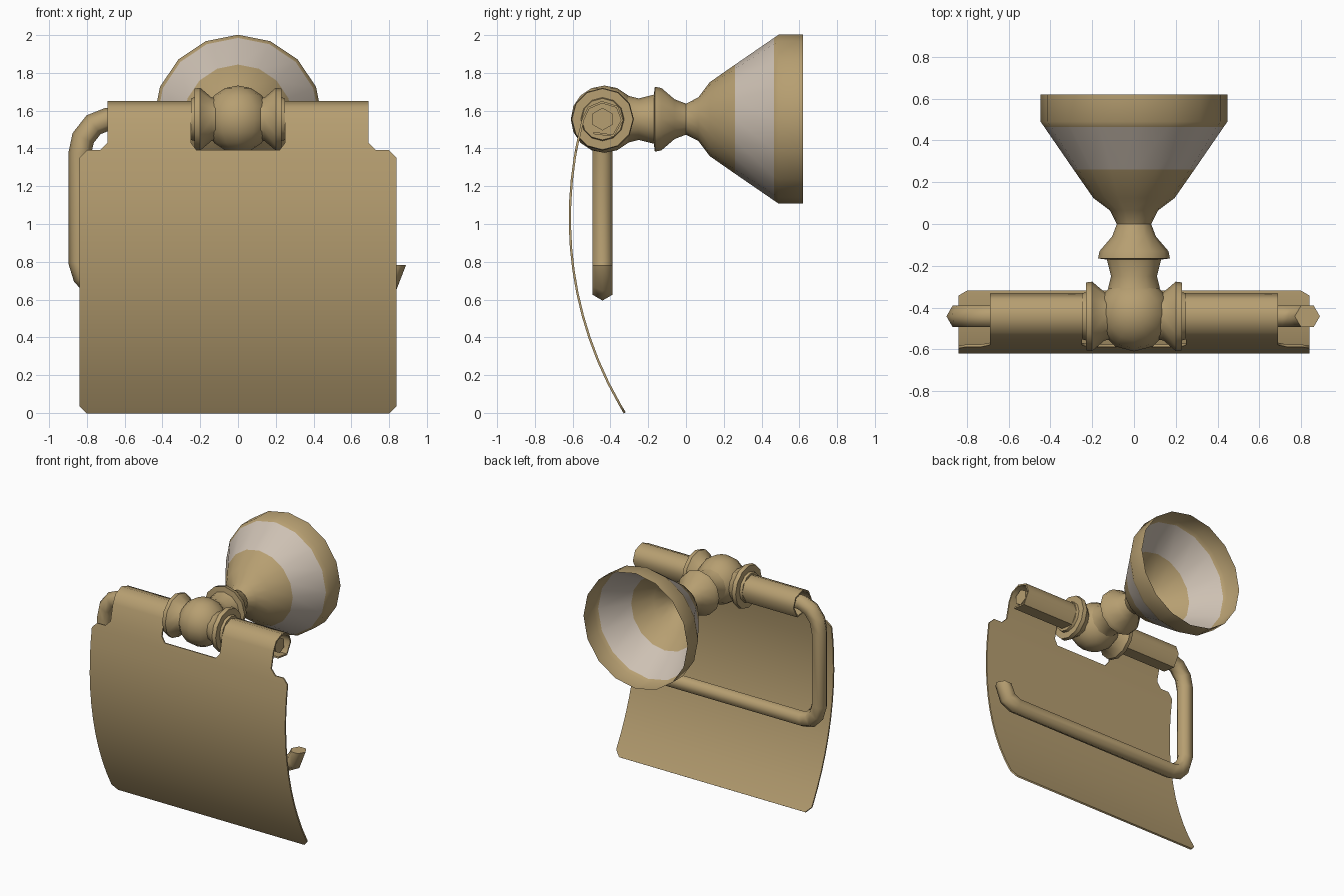
import bpy, bmesh, math
from mathutils import Vector

if "Cube" in bpy.data.objects:
    bpy.data.objects.remove(bpy.data.objects["Cube"])


def material(name, rgb):
    m = bpy.data.materials.new(name)
    m.diffuse_color = (*rgb, 1)
    m.use_nodes = True
    m.node_tree.nodes["Principled BSDF"].inputs["Base Color"].default_value = m.diffuse_color
    return m


BRASS = material("brass", (0.47, 0.345, 0.165))
SILVER = material("pale_silver", (0.61, 0.53, 0.45))
AY, AZ = -0.442, 1.555          # roller axis


def finish(name, bm, mats=(BRASS,), angle=40):
    bmesh.ops.recalc_face_normals(bm, faces=bm.faces)
    me = bpy.data.meshes.new(name)
    bm.to_mesh(me)
    bm.free()
    ob = bpy.data.objects.new(name, me)
    bpy.context.collection.objects.link(ob)
    for m in mats:
        me.materials.append(m)
    bpy.ops.object.select_all(action='DESELECT')
    ob.select_set(True)
    bpy.context.view_layer.objects.active = ob
    bpy.ops.object.shade_smooth_by_angle(angle=math.radians(angle))
    return ob


def skin(bm, rings, caps):
    rows = [[bm.verts.new(p) for p in r] for r in rings]
    n = len(rows[0])
    for a, b in zip(rows, rows[1:]):
        for i in range(n):
            j = (i + 1) % n
            bm.faces.new((a[i], a[j], b[j], b[i]))
    if caps:
        bm.faces.new(rows[0])
        bm.faces.new(rows[-1])


def lathe(axis, profile, n, caps=True):
    """Turn (position, radius) pairs about the x or y axis at mount height."""
    bm = bmesh.new()
    rings = []
    for t, r in profile:
        ring = []
        for i in range(n):
            a = math.tau * i / n
            u, v = r * math.cos(a), AZ + r * math.sin(a)
            ring.append((u, t, v) if axis == 'y' else (t, AY + u, v))
        rings.append(ring)
    skin(bm, rings, caps)
    return bm


# Wall bell, open at the back, with a silver band
bm = lathe('y', [(0.62, 0.447), (0.49, 0.447), (0.465, 0.43), (0.26, 0.289),
                 (0.125, 0.195), (0.065, 0.115), (0.0, 0.082)], 16, caps=False)
for f in bm.faces:
    f.material_index = int(0.26 < f.calc_center_median().y < 0.465)
finish("wall_bell", bm, (BRASS, SILVER))

# Neck with turned bead
finish("neck_bead", lathe('y', [(0.0, 0.082), (-0.06, 0.105), (-0.13, 0.165),
                                (-0.165, 0.172), (-0.17, 0.13), (-0.25, 0.11),
                                (-0.31, 0.125)], 12))

# Centre ball
bm = bmesh.new()
bmesh.ops.create_uvsphere(bm, u_segments=12, v_segments=8, radius=0.178)
bmesh.ops.translate(bm, verts=bm.verts, vec=(0, AY + 0.01, AZ))
finish("centre_ball", bm, angle=60)

# Flanges either side of the ball
for s, side in ((-1, "left"), (1, "right")):
    prof = [(0.08, 0.11), (0.14, 0.115), (0.20, 0.166), (0.23, 0.162),
            (0.231, 0.115), (0.25, 0.11)]
    finish("flange_" + side, lathe('x', [(s * t, r) for t, r in prof], 12))

# Six-sided bent rod
path = [(0.67, AZ), (-0.69, AZ), (-0.765, 1.525), (-0.82, 1.455), (-0.838, 1.37),
        (-0.838, 0.80), (-0.815, 0.725), (-0.765, 0.672), (-0.70, 0.655),
        (0.72, 0.655), (0.79, 0.69), (0.83, 0.784)]
pts = [Vector((x, AY, z)) for x, z in path]
rings = []
for i, p in enumerate(pts):
    d0 = (p - pts[max(i - 1, 0)]).normalized()
    d1 = (pts[min(i + 1, len(pts) - 1)] - p).normalized()
    t = (d0 + d1).normalized()
    side = Vector((-t.z, 0, t.x))
    stretch = 1 / max(0.8, t.dot(d0 if i else d1))
    if i == len(pts) - 1:       # tip is cut level
        side, stretch = Vector((-1, 0, 0)), 1
    rings.append([p + side * (0.06 * stretch * math.cos(k * math.tau / 6))
                  + Vector((0, 0.06 * math.sin(k * math.tau / 6), 0)) for k in range(6)])
bm = bmesh.new()
skin(bm, rings, True)
finish("bent_rod", bm, angle=65)


# Curved cover plate: arc section, stepped shoulders, two curled hinge sleeves
def plate_y(z):
    return 1.355 - math.sqrt(1.97 ** 2 - (z - 1.03) ** 2)


bm = bmesh.new()


def row(xs, z, y=None):
    return [bm.verts.new((x, plate_y(z) if y is None else y, z)) for x in xs]


levels = [(0.0, 0.80), (0.04, 0.84)] + [(0.04 + 1.31 * i / 11, 0.84) for i in range(1, 12)]
prev = None
for z, w in levels:
    cur = row((-w, w), z)
    if prev:
        bm.faces.new((prev[0], prev[1], cur[1], cur[0]))
    prev = cur
shoulder = row((-0.80, -0.73, -0.22, 0.22, 0.73, 0.80), 1.39)
bm.faces.new([prev[0], prev[1]] + shoulder[::-1])
curl = [(plate_y(1.43), 1.43), (-0.545, 1.555), (-0.515, 1.615), (-0.445, 1.645),
        (-0.365, 1.62), (-0.338, 1.55), (-0.385, 1.468), (-0.49, 1.482)]
for pair, xs in ((shoulder[1:3], (-0.69, -0.25)), (shoulder[3:5], (0.25, 0.69))):
    prev = pair
    for y, z in curl:
        cur = row(xs, z, y)
        bm.faces.new((prev[0], prev[1], cur[1], cur[0]))
        prev = cur
plate = finish("cover_plate", bm, angle=65)
mod = plate.modifiers.new("thickness", 'SOLIDIFY')
mod.thickness, mod.offset = 0.012, 0
# keep the smoothing after the thickness so the rim stays crisp
for i, m in enumerate(plate.modifiers):
    if m == mod:
        plate.modifiers.move(i, 0)
        break
for e in plate.data.edges:
    e.use_edge_sharp = False
mod.use_rim = True
bpy.ops.object.modifier_apply(modifier="thickness")
bpy.ops.object.shade_smooth_by_angle(angle=math.radians(65))
